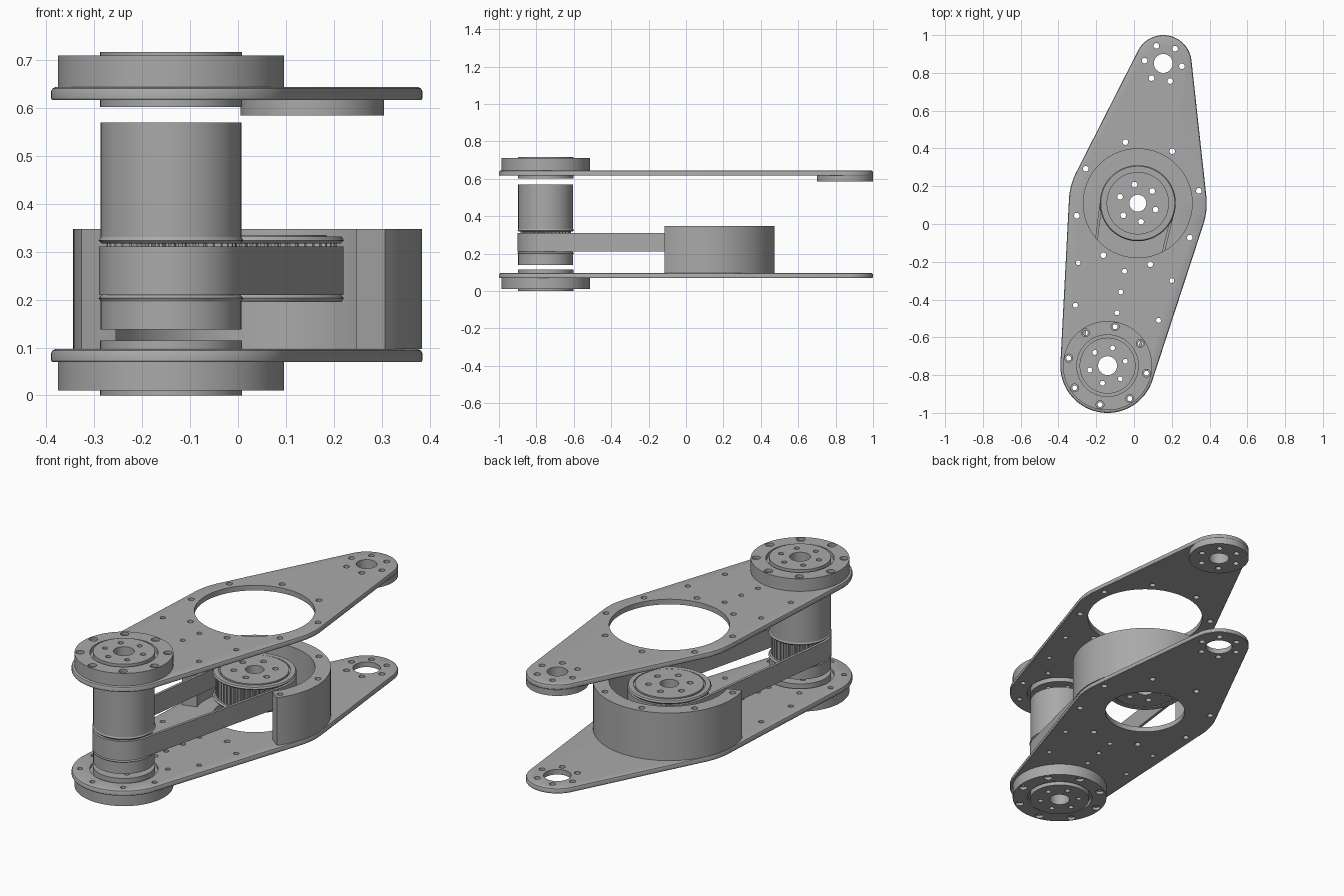
import bpy, bmesh
from math import cos, sin, pi, radians

cube = bpy.data.objects.get("Cube")
if cube:
    bpy.data.objects.remove(cube)

# Single machined-metal colour
metal = bpy.data.materials.new("machined_grey")
metal.use_nodes = True
GREY = (0.4, 0.4, 0.4, 1)
metal.diffuse_color = GREY
metal.node_tree.nodes["Principled BSDF"].inputs["Base Color"].default_value = GREY

# The three axes of the arm
FRONT, MID, BACK = (-0.14, -0.75), (0.02, 0.11), (0.155, 0.85)


def circle(c, r, n=96):
    return [(c[0] + r * cos(2 * pi * i / n), c[1] + r * sin(2 * pi * i / n)) for i in range(n)]


def ring_of_holes(c, radius, r, count, start):
    """Small round holes evenly spaced about an axis."""
    out = []
    for k in range(count):
        a = radians(start) + 2 * pi * k / count
        out.append(circle((c[0] + radius * cos(a), c[1] + radius * sin(a)), r, 20))
    return out


def wrap(discs, inset=0.0, n=160):
    """Taut outline around a set of (centre, radius) discs."""
    pts = []
    for i in range(n):
        u = (cos(2 * pi * i / n), sin(2 * pi * i / n))
        c, r = max(discs, key=lambda d: d[0][0] * u[0] + d[0][1] * u[1] + d[1])
        pts.append((c[0] + (r - inset) * u[0], c[1] + (r - inset) * u[1]))
    return pts


def gear(c, r, teeth, depth):
    """Outline with square teeth."""
    pts = []
    for i in range(teeth * 4):
        a = 2 * pi * i / (teeth * 4)
        q = r if i % 4 < 2 else r - depth
        pts.append((c[0] + q * cos(a), c[1] + q * sin(a)))
    return pts


def solid(name, levels, holes=()):
    """Stack outlines at (z, outline) levels, with vertical holes, and cap both ends."""
    bm = bmesh.new()
    z0, z1 = levels[0][0], levels[-1][0]
    caps = ([], [])
    for stack in [levels] + [[(z0, h), (z1, h)] for h in holes]:
        rows = [[bm.verts.new((x, y, z)) for x, y in pts] for z, pts in stack]
        n = len(rows[0])
        for a, b in zip(rows, rows[1:]):
            for i in range(n):
                j = (i + 1) % n
                bm.faces.new((a[i], a[j], b[j], b[i]))
        for cap, row in zip(caps, (rows[0], rows[-1])):
            cap += [bm.edges.get((row[i], row[(i + 1) % n])) for i in range(n)]
    for cap in caps:
        bmesh.ops.triangle_fill(bm, use_beauty=True, use_dissolve=False, edges=cap)
    bmesh.ops.recalc_face_normals(bm, faces=bm.faces)
    mesh = bpy.data.meshes.new(name)
    bm.to_mesh(mesh)
    bm.free()
    mesh.materials.append(metal)
    ob = bpy.data.objects.new(name, mesh)
    bpy.context.collection.objects.link(ob)
    bpy.ops.object.select_all(action='DESELECT')
    ob.select_set(True)
    bpy.context.view_layer.objects.active = ob
    bpy.ops.object.shade_smooth_by_angle(angle=radians(30))
    return ob


def prism(name, z0, z1, outline, holes=()):
    return solid(name, [(z0, outline), (z1, outline)], holes)


# Shared hole patterns
front_bolts = ring_of_holes(FRONT, 0.21, 0.013, 8, -11)
front_counterbores = ring_of_holes(FRONT, 0.21, 0.021, 8, -11)
front_bores = [circle(FRONT, 0.05)] + ring_of_holes(FRONT, 0.097, 0.013, 6, 14)
mid_bolts = ring_of_holes(MID, 0.33, 0.015, 8, 11.5)
mid_bores = [circle(MID, 0.045)] + ring_of_holes(MID, 0.1, 0.015, 6, 40)
back_bolts = ring_of_holes(BACK, 0.1, 0.015, 6, 51.5)
stray = [(-0.295, -0.205), (0.2, -0.3), (-0.31, -0.43), (0.13, -0.51),
         (-0.05, -0.25), (-0.07, -0.36), (-0.09, -0.47)]
plate_holes = (front_bolts + mid_bolts + back_bolts + [circle(FRONT, 0.163)]
               + [circle(p, 0.013, 20) for p in stray])

# Two arm plates with a rounded upper rim
arm = [(FRONT, 0.25), (MID, 0.365), (BACK, 0.15)]
for name, z, mid_r, back_r in (("lower_plate", 0.07, 0.2, 0.066), ("upper_plate", 0.617, 0.288, 0.05)):
    solid(name, [(z, wrap(arm, 0.002)), (z + 0.003, wrap(arm)), (z + 0.018, wrap(arm)),
                 (z + 0.024, wrap(arm, 0.003)), (z + 0.027, wrap(arm, 0.009))],
          plate_holes + [circle(MID, mid_r), circle(BACK, back_r)])

# Pad under the back end of the upper plate
prism("end_pad", 0.585, 0.617, circle(BACK, 0.15), back_bolts + [circle(BACK, 0.05)])

# Bearing housings on the outer side of each plate, with the turning disc inside
for side, (z0, zc, z1), (d0, d1) in (("lower", (0.01, 0.025, 0.07), (0.0, 0.115)),
                                     ("upper", (0.71, 0.695, 0.644), (0.602, 0.717))):
    seat = [circle(FRONT, 0.163)]
    prism(side + "_bearing_cap", min(z0, zc), max(z0, zc), circle(FRONT, 0.236), front_counterbores + seat)
    prism(side + "_bearing_body", min(zc, z1), max(zc, z1), circle(FRONT, 0.236), front_bolts + seat)
    prism(side + "_turning_disc", d0, d1, circle(FRONT, 0.148), front_bores)
    mid_z = (d0 + d1) / 2
    prism(side + "_bearing_race", mid_z - 0.025, mid_z + 0.025, circle(FRONT, 0.165), [circle(FRONT, 0.146)])

# Joint column with its toothed pulley section
prism("column_foot", 0.138, 0.2, circle(FRONT, 0.147), front_bores)
prism("column_pulley", 0.2, 0.325, gear(FRONT, 0.136, 36, 0.012), front_bores)
prism("column", 0.325, 0.57, circle(FRONT, 0.147), front_bores)

# Drive pulley in the middle
prism("drive_pulley", 0.2, 0.325, gear(MID, 0.186, 50, 0.012), mid_bores)
prism("drive_pulley_hub", 0.195, 0.335, circle(MID, 0.165), mid_bores)

# Bevelled flanges above and below the belt on both pulleys
for name, c, r, inner in (("column", FRONT, 0.151, 0.12), ("drive", MID, 0.201, 0.172)):
    bore = [circle(c, inner)]
    solid(name + "_upper_flange", [(0.317, circle(c, r - 0.007)), (0.324, circle(c, r)),
                                   (0.332, circle(c, r - 0.005))], bore)
    solid(name + "_lower_flange", [(0.195, circle(c, r - 0.005)), (0.203, circle(c, r)),
                                   (0.21, circle(c, r - 0.007))], bore)

# Drive belt around both pulleys
loop = [(FRONT, 0.15), (MID, 0.2)]
prism("belt", 0.21, 0.311, wrap(loop), [wrap(loop, 0.014)])

# C-shaped guard wall, open towards the front joint
arc = [radians(-38 + 235.5 * i / 80) for i in range(81)]
wall = [(MID[0] + r * cos(a), MID[1] + r * sin(a))
        for r, sweep in ((0.364, arc), (0.288, arc[::-1])) for a in sweep]
prism("guard_wall", 0.097, 0.348, wall, mid_bolts[:5] + mid_bolts[7:])
